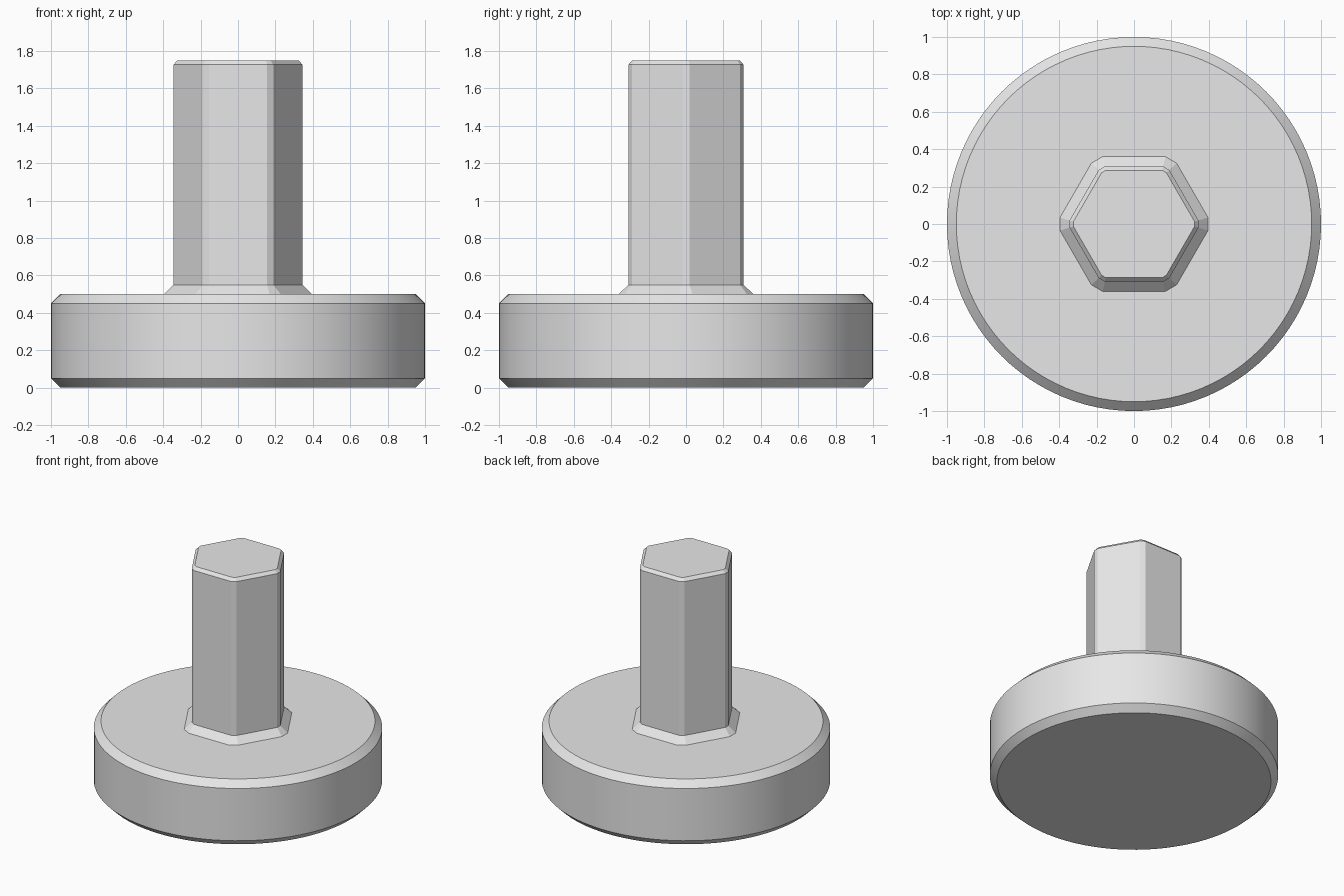
import bpy, bmesh, math

cube = bpy.data.objects.get("Cube")
if cube:
    bpy.data.objects.remove(cube, do_unlink=True)

GREY = (0.8, 0.8, 0.8, 1.0)
grey = bpy.data.materials.new("light grey")
grey.use_nodes = True
grey.diffuse_color = GREY
grey.node_tree.nodes["Principled BSDF"].inputs["Base Color"].default_value = GREY


def circle_ring(radius, z, sides=96):
    steps = [math.tau * i / sides for i in range(sides)]
    return [(radius * math.cos(a), radius * math.sin(a), z) for a in steps]


def hexagon_ring(apothem, cut, z):
    """Hexagon with points on +x and -x, each corner trimmed by a flat."""
    half = apothem * math.tan(math.pi / 6) - cut
    points = []
    for i in range(6):
        a = math.radians(30 + 60 * i)
        for t in (-half, half):
            points.append((apothem * math.cos(a) - t * math.sin(a),
                           apothem * math.sin(a) + t * math.cos(a), z))
    return points


def loft(name, rings, smooth):
    """Skin a stack of matching rings and cap both ends."""
    bm = bmesh.new()
    loops = [[bm.verts.new(p) for p in ring] for ring in rings]
    n = len(loops[0])
    for low, high in zip(loops, loops[1:]):
        for i in range(n):
            j = (i + 1) % n
            bm.faces.new((low[i], low[j], high[j], high[i]))
    bm.faces.new(loops[0][::-1])
    bm.faces.new(loops[-1])
    mesh = bpy.data.meshes.new(name)
    bm.to_mesh(mesh)
    bm.free()
    mesh.materials.append(grey)
    obj = bpy.data.objects.new(name, mesh)
    bpy.context.collection.objects.link(obj)
    if smooth:
        bpy.ops.object.select_all(action="DESELECT")
        obj.select_set(True)
        bpy.context.view_layer.objects.active = obj
        bpy.ops.object.shade_smooth_by_angle(angle=math.radians(30))
    return obj


# Round base with chamfered rims
base_profile = [(0.95, 0.0), (1.0, 0.05), (1.0, 0.45), (0.95, 0.5)]
loft("round_base", [circle_ring(r, z) for r, z in base_profile], True)

# Hexagonal shaft: flared foot, straight body, chamfered tip
shaft_profile = [(0.36, 0.04, 0.5), (0.308, 0.022, 0.55),
                 (0.308, 0.022, 1.727), (0.287, 0.015, 1.75)]
loft("hexagonal_shaft", [hexagon_ring(*level) for level in shaft_profile], False)
